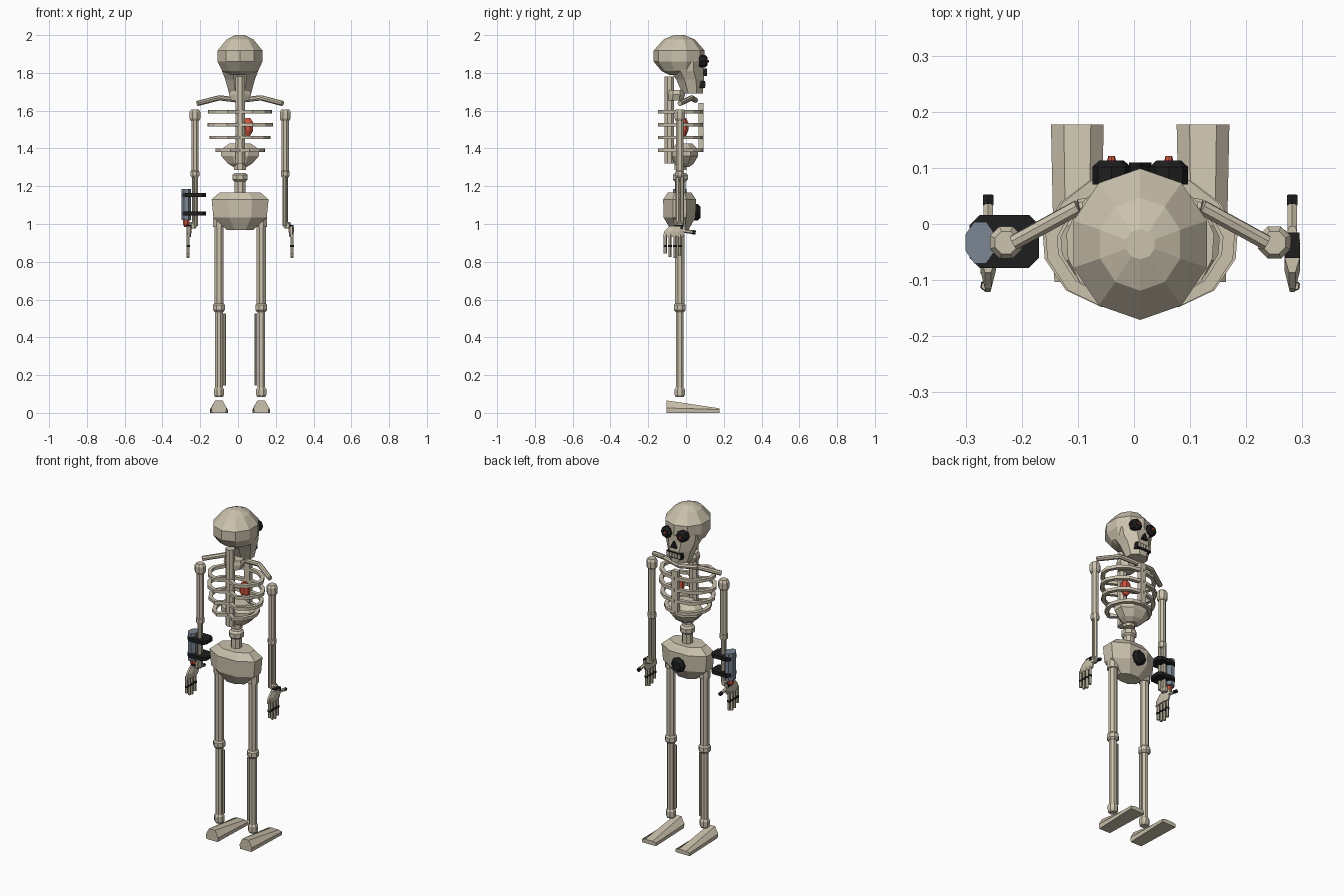
import bpy, bmesh, math
from mathutils import Vector

if "Cube" in bpy.data.objects:
    bpy.data.objects.remove(bpy.data.objects["Cube"])

CX = 0.011   # symmetry plane of the body
AY = -0.033  # depth of the limbs


def material(name, rgb):
    m = bpy.data.materials.new(name)
    m.use_nodes = True
    m.diffuse_color = (*rgb, 1)
    m.node_tree.nodes["Principled BSDF"].inputs["Base Color"].default_value = (*rgb, 1)
    return m


BONE = material("bone", (0.6, 0.54, 0.42))
BLACK = material("black", (0.013, 0.013, 0.013))
RED = material("red", (0.62, 0.09, 0.05))
STEEL = material("steel", (0.2, 0.24, 0.3))


def finish(name, bm, mat):
    bmesh.ops.recalc_face_normals(bm, faces=bm.faces)
    me = bpy.data.meshes.new(name)
    bm.to_mesh(me)
    bm.free()
    me.materials.append(mat)
    ob = bpy.data.objects.new(name, me)
    bpy.context.collection.objects.link(ob)
    return ob


def skin(name, sections, mat):
    """Bridge closed cross-sections with equal point counts and cap the ends."""
    bm = bmesh.new()
    rows = [[bm.verts.new(p) for p in s] for s in sections]
    n = len(rows[0])
    for a, b in zip(rows, rows[1:]):
        for i in range(n):
            j = (i + 1) % n
            bm.faces.new((a[i], a[j], b[j], b[i]))
    bm.faces.new(rows[0])
    bm.faces.new(rows[-1])
    return finish(name, bm, mat)


def loft(name, x, rings, mat=BONE, n=8, phase=22.5):
    """Vertical stack of ellipses given as (z, y, rx, ry)."""
    angles = [math.radians(phase + 360 * i / n) for i in range(n)]
    return skin(name, [[(x + rx * math.cos(a), y + ry * math.sin(a), z) for a in angles]
                       for z, y, rx, ry in rings], mat)


def post(name, x, y, z0, z1, r, mat=BONE, n=8):
    return loft(name, x, [(z0, y, r, r), (z1, y, r, r)], mat, n)


def joint(name, x, y, z0, z1, r):
    c = (z1 - z0) * 0.22
    return loft(name, x, [(z0, y, r * .75, r * .75), (z0 + c, y, r, r),
                          (z1 - c, y, r, r), (z1, y, r * .7, r * .7)])


def rod(name, p, q, r, mat=BONE, n=8, r2=None):
    p, q = Vector(p), Vector(q)
    bm = bmesh.new()
    bmesh.ops.create_cone(bm, cap_ends=True, segments=n, radius1=r,
                          radius2=r if r2 is None else r2, depth=(q - p).length)
    bm.transform(Vector((0, 0, 1)).rotation_difference(q - p).to_matrix().to_4x4())
    bmesh.ops.translate(bm, verts=bm.verts, vec=(p + q) / 2)
    return finish(name, bm, mat)


def box(name, centre, size, mat=BONE, chamfer=0):
    bm = bmesh.new()
    bmesh.ops.create_cube(bm, size=1)
    bmesh.ops.scale(bm, verts=bm.verts, vec=size)
    bmesh.ops.translate(bm, verts=bm.verts, vec=centre)
    if chamfer:
        upright = [e for e in bm.edges if abs(e.verts[0].co.z - e.verts[1].co.z) > size[2] / 2]
        bmesh.ops.bevel(bm, geom=upright, offset=chamfer, segments=1, affect='EDGES')
    return finish(name, bm, mat)


# Skull
loft("cranium", CX, [(2.0, -.036, .027, .027), (1.977, -.036, .075, .083), (1.918, -.036, .125, .135),
                     (1.86, -.036, .125, .135), (1.81, -.03, .1, .1), (1.79, -.03, .06, .06)], n=10, phase=-90)
loft("jaw", CX, [(1.86, .0, .112, .1), (1.81, .005, .104, .094),
                 (1.765, .022, .085, .08), (1.69, .035, .063, .058)])
for s in (-1, 1):
    x = CX + s * .051
    rod("eye_socket", (x, .07, 1.862), (x, .102, 1.862), .034, BLACK)
    rod("eye_rim", (x, .102, 1.862), (x, .113, 1.862), .034, BLACK, r2=.022)
    rod("eye", (x, .1, 1.862), (x, .121, 1.862), .011, RED, r2=.006)
skin("nose", [[(CX - .02, y, 1.783), (CX + .02, y, 1.783), (CX, y, 1.822)] for y in (.07, .11)], BLACK)
box("mouth", (CX, .085, 1.738), (.098, .03, .036), BLACK)
for i in range(5):
    box("tooth", (CX + (i - 2) * .0185, .1, 1.739), (.014, .008, .024))

# Spine and chest
loft("neck", CX, [(1.71, -.05, .055, .045), (1.685, -.05, .063, .048), (1.655, -.055, .05, .045)])
post("upper_spine", CX, -.088, 1.32, 1.78, .027)
box("sternum", (CX, .08, 1.515), (.038, .026, .25))
for z, k in ((1.594, .97), (1.525, 1), (1.458, .93), (1.39, .74)):
    path = [(0, -.1), (.07, -.137), (.125, -.11), (.16, -.058), (.163, -.02), (.135, .03), (.085, .068), (0, .083)]
    for s in (-1, 1):
        pts = [Vector((CX + s * k * x, y, z)) for x, y in path]
        rib = []
        for i, p in enumerate(pts):
            t = pts[min(i + 1, len(pts) - 1)] - pts[max(i - 1, 0)]
            side = Vector((t.y, -t.x, 0)).normalized() * .011
            up = Vector((0, 0, .009))
            rib.append([p + side + up, p - side + up, p - side - up, p + side - up])
        skin("rib", rib, BONE)
loft("heart", .052, [(1.56, -.01, .014, .012), (1.538, -.01, .031, .024),
                     (1.495, -.01, .031, .024), (1.466, -.01, .012, .01)], RED)
loft("lower_chest", CX, [(1.427, -.01, .06, .045), (1.395, -.005, .108, .075), (1.36, -.005, .108, .075),
                         (1.32, -.01, .07, .055), (1.303, -.015, .04, .035)])
post("lumbar_top", CX, -.03, 1.285, 1.325, .034)
joint("lumbar_middle", CX, -.03, 1.225, 1.27, .043)
post("lumbar_bottom", CX, -.03, 1.15, 1.23, .031)

# Pelvis with its front cap
loft("pelvis", CX, [(1.168, -.034, .115, .066), (1.13, -.034, .163, .094), (1.035, -.034, .153, .092),
                    (.968, -.034, .075, .05)])
rod("pelvis_cap", (CX, .03, 1.062), (CX, .062, 1.062), .044, BLACK)
rod("pelvis_cap_rim", (CX, .062, 1.062), (CX, .077, 1.062), .044, BLACK, r2=.028)

# Limbs, mirrored about the symmetry plane
for s, tag in ((-1, "right_"), (1, "left_")):
    def at(d):
        return CX + s * d

    # Collarbone
    clavicle = [(at(0), .05, 1.655), (at(.11), .03, 1.668), (at(.225), -.033, 1.638)]
    for a, b in zip(clavicle, clavicle[1:]):
        rod(tag + "collarbone", a, b, .014)

    # Arm
    x = at(.239)
    joint(tag + "shoulder", x, AY, 1.545, 1.607, .031)
    post(tag + "upper_arm", x, AY, 1.27, 1.56, .021)
    joint(tag + "elbow", x, AY, 1.247, 1.287, .025)
    for dy in (-.012, .012):
        post(tag + "forearm_bone", x + s * dy * .4, AY + dy, .99, 1.26, .0115)

    # Hand
    hx = at(.271)
    joint(tag + "wrist", at(.25), -.03, .975, 1.01, .021)
    box(tag + "wrist_clasp", (hx, -.038, .985), (.026, .046, .022), BLACK)
    loft(tag + "palm", hx, [(.99, -.045, .014, .045), (.96, -.06, .015, .06),
                            (.93, -.068, .011, .058)])
    for i in range(4):
        y = -.11 + i * .026
        low = (.845, .825, .82, .83)[i]
        post(tag + "finger", hx + s * .004, y, low, .945, .0085, n=6)
        post(tag + "finger_joint", hx + s * .004, y, .878, .89, .0105, BLACK, n=6)
    rod(tag + "thumb", (hx, -.02, .965), (hx, .035, .957), .01, n=6)
    rod(tag + "thumb_tip", (hx, .034, .957), (hx, .051, .954), .011, BLACK, n=6)

    # Leg
    x = at(.112)
    post(tag + "hip", x, AY, .985, 1.035, .033)
    post(tag + "thigh", x, AY, .56, 1.0, .026)
    joint(tag + "knee", x, AY, .535, .582, .034)
    post(tag + "shin", x, AY, .12, .55, .022)
    post(tag + "fibula", at(.083), AY, .145, .525, .008, n=6)
    joint(tag + "ankle", x, AY, .083, .137, .029)
    heel = [(.037, 0), (.041, .026), (.02, .066)]
    toe = [(.047, 0), (.047, .018), (.024, .024)]
    skin(tag + "foot", [[(x + px, y, z) for px, z in half + [(-a, b) for a, b in reversed(half)]]
                        for y, half in ((-.103, heel), (.177, toe))], BONE)

# Forearm device on the right arm
for z in (1.153, 1.055):
    box("device_clamp", (-.231, -.031, z), (.124, .094, .022), BLACK, .018)
loft("device_canister", -.274, [(1.02, AY, .028, .04), (1.185, AY, .028, .04)], STEEL)
loft("device_nozzle", -.274, [(.985, AY, .012, .012), (1.0, AY, .019, .022), (1.022, AY, .019, .022)], RED)
